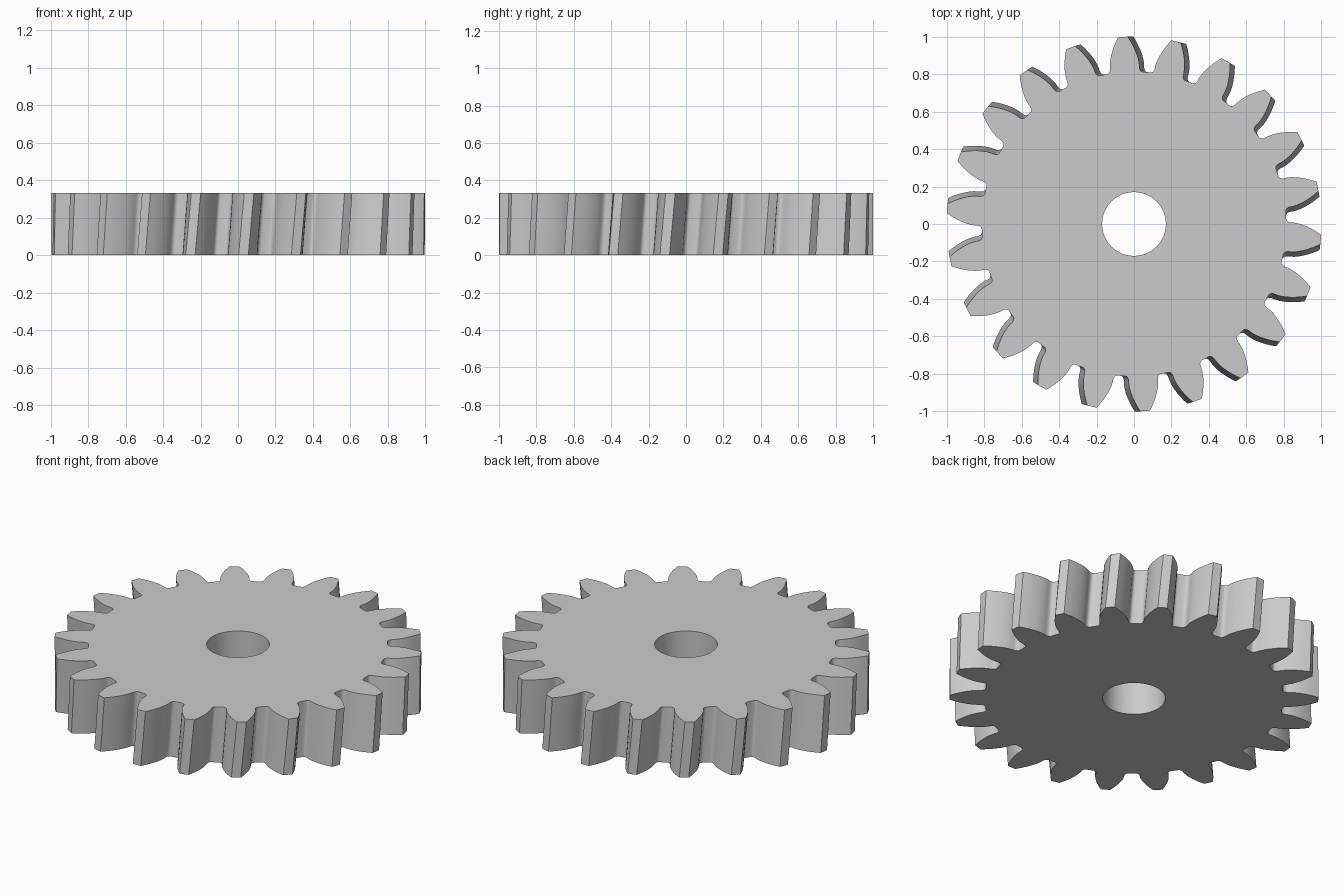
import bpy, bmesh
from math import pi, cos, sin, tan, acos, radians

if "Cube" in bpy.data.objects:
    bpy.data.objects.remove(bpy.data.objects["Cube"], do_unlink=True)

TEETH = 22
HEIGHT = 0.333
HOLE_RADIUS = 0.17
PITCH_RADIUS = TEETH / (TEETH + 2)
PRESSURE = radians(22.5)
BASE_RADIUS = PITCH_RADIUS * cos(PRESSURE)
TWIST = radians(1.75)      # helical turn from bottom to top
PHASE = radians(93.4)      # centre of one tooth on the top face
STEP = 2 * pi / TEETH


def involute(a):
    return tan(a) - a


def flank_angle(r):
    """Half the tooth's angular width at radius r."""
    return STEP / 4 + involute(PRESSURE) - involute(acos(BASE_RADIUS / r))


# Half tooth: involute flank from the tip, then the rounded root
radii = [1 - i * 0.025 for i in range(7)]
half = [(r, flank_angle(r)) for r in radii]
half += [(0.837, 0.0935), (0.827, 0.0965), (0.819, 0.102),
         (0.8145, 0.109), (0.8127, 0.118)]
tooth = [(r, -a) for r, a in reversed(half)] + [(1.0, 0.0)] + half
tooth.append((0.8125, STEP / 2))
outline = [(r, a + PHASE + k * STEP) for k in range(TEETH) for r, a in tooth]

# Gear body: four rings joined by quads into a closed solid with a bore
bm = bmesh.new()


def ring(z, turn, radius=None):
    return [bm.verts.new(((radius or r) * cos(a + turn),
                          (radius or r) * sin(a + turn), z))
            for r, a in outline]


rings = [ring(0, -TWIST), ring(HEIGHT, 0),
         ring(HEIGHT, 0, HOLE_RADIUS), ring(0, -TWIST, HOLE_RADIUS)]
n = len(outline)
for k in range(4):
    lower, upper = rings[k], rings[(k + 1) % 4]
    for i in range(n):
        j = (i + 1) % n
        bm.faces.new((lower[i], lower[j], upper[j], upper[i]))
bmesh.ops.recalc_face_normals(bm, faces=bm.faces)
mesh = bpy.data.meshes.new("helical_gear")
bm.to_mesh(mesh)
bm.free()

gear = bpy.data.objects.new("helical_gear", mesh)
bpy.context.collection.objects.link(gear)

# Plain grey metal
grey = bpy.data.materials.new("light_grey")
grey.use_nodes = True
colour = (0.6, 0.6, 0.6, 1)
grey.diffuse_color = colour
grey.node_tree.nodes["Principled BSDF"].inputs["Base Color"].default_value = colour
mesh.materials.append(grey)

# Smooth flanks with crisp tip and cap edges
bpy.ops.object.select_all(action="DESELECT")
gear.select_set(True)
bpy.context.view_layer.objects.active = gear
bpy.ops.object.shade_smooth_by_angle(angle=radians(35))
